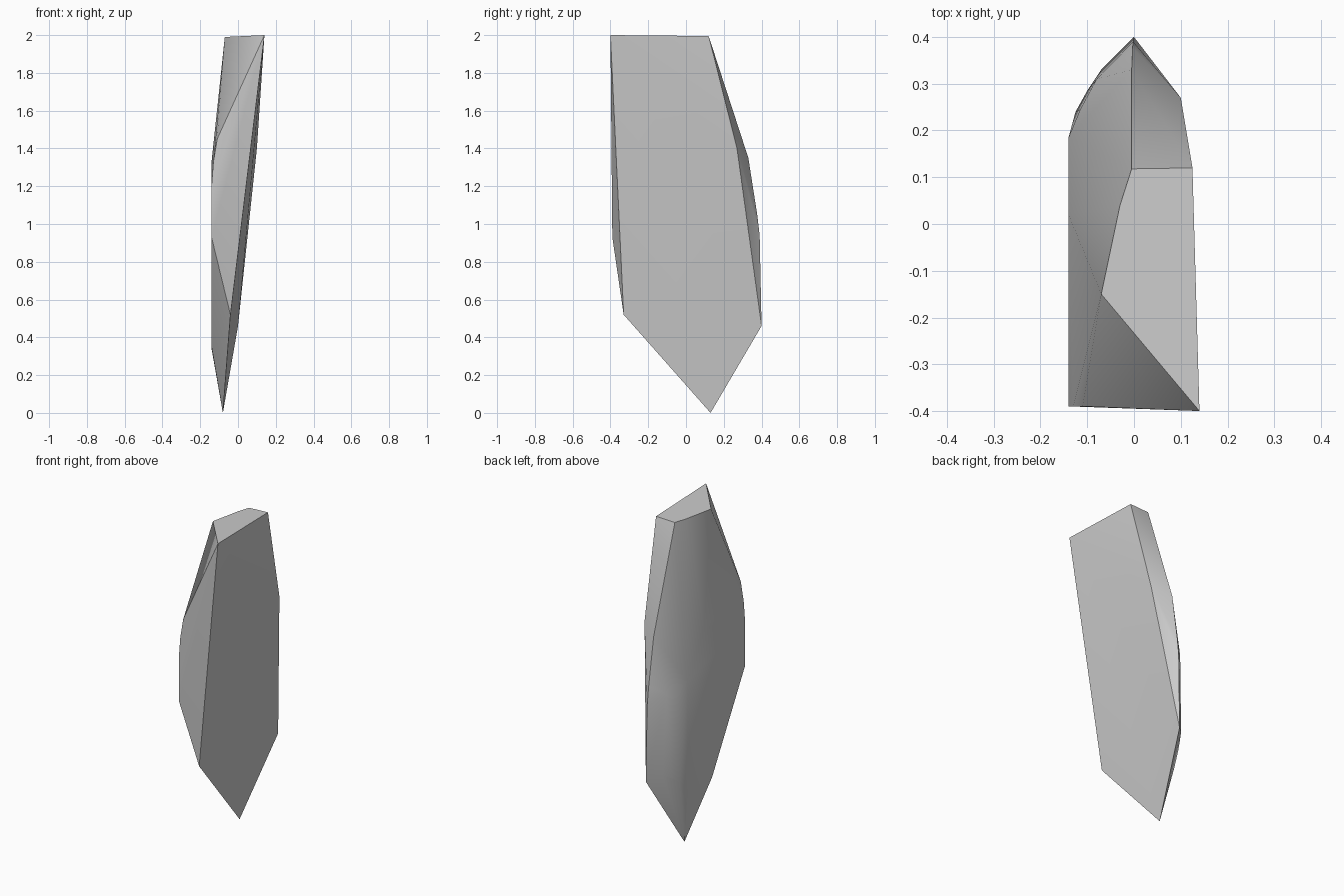
import bpy
import bmesh
import math

cube = bpy.data.objects.get("Cube")
if cube:
    bpy.data.objects.remove(cube, do_unlink=True)

# Single stone colour
stone = bpy.data.materials.new("grey_stone")
stone.use_nodes = True
grey = (0.6, 0.6, 0.6, 1.0)
stone.diffuse_color = grey
stone.node_tree.nodes["Principled BSDF"].inputs["Base Color"].default_value = grey

# Corners of the shard, grouped by region
top_cap = [(.14, -.4, 2), (.125, .12, 1.995), (-.005, .118, 1.99),
           (-.03, .04, 1.99), (-.07, -.15, 1.99)]
broad_side = [(.1, .27, 1.4), (0, .4, .46), (-.04, -.33, .52)]
back_ridge = [(-.005, .33, 1.35), (-.003, .377, 1.05), (-.002, .39, .94)]
front_edge = [(-.11, -.39, 1.45), (-.13, -.39, 1.33), (-.14, -.39, 1.2),
              (-.14, -.39, .93)]
worn_side = [(-.14, .02, 1.33), (-.14, .185, 1.05), (-.14, .185, .34),
             (-.14, -.06, .35), (-.14, -.19, .57)]
worn_corner = [(-.07, .33, .49), (-.1, .285, .47), (-.125, .24, .43),
               (-.08, .31, 1), (-.115, .245, 1)]
tip = [(-.08, .13, 0)]

# Wrap the corners in a convex skin and merge nearly flat facets
bm = bmesh.new()
for corner in top_cap + broad_side + back_ridge + front_edge + worn_side + worn_corner + tip:
    bm.verts.new(corner)
bmesh.ops.convex_hull(bm, input=bm.verts[:])
loose = [v for v in bm.verts if not v.link_faces]
bmesh.ops.delete(bm, geom=loose, context='VERTS')
bmesh.ops.dissolve_limit(bm, angle_limit=math.radians(1),
                         verts=bm.verts[:], edges=bm.edges[:])
bmesh.ops.recalc_face_normals(bm, faces=bm.faces[:])

mesh = bpy.data.meshes.new("stone_shard")
bm.to_mesh(mesh)
bm.free()
mesh.materials.append(stone)
shard = bpy.data.objects.new("stone_shard", mesh)
bpy.context.collection.objects.link(shard)

# Soft worn facets, crisp broken edges
bpy.ops.object.select_all(action='DESELECT')
shard.select_set(True)
bpy.context.view_layer.objects.active = shard
bpy.ops.object.shade_smooth_by_angle(angle=math.radians(30))
